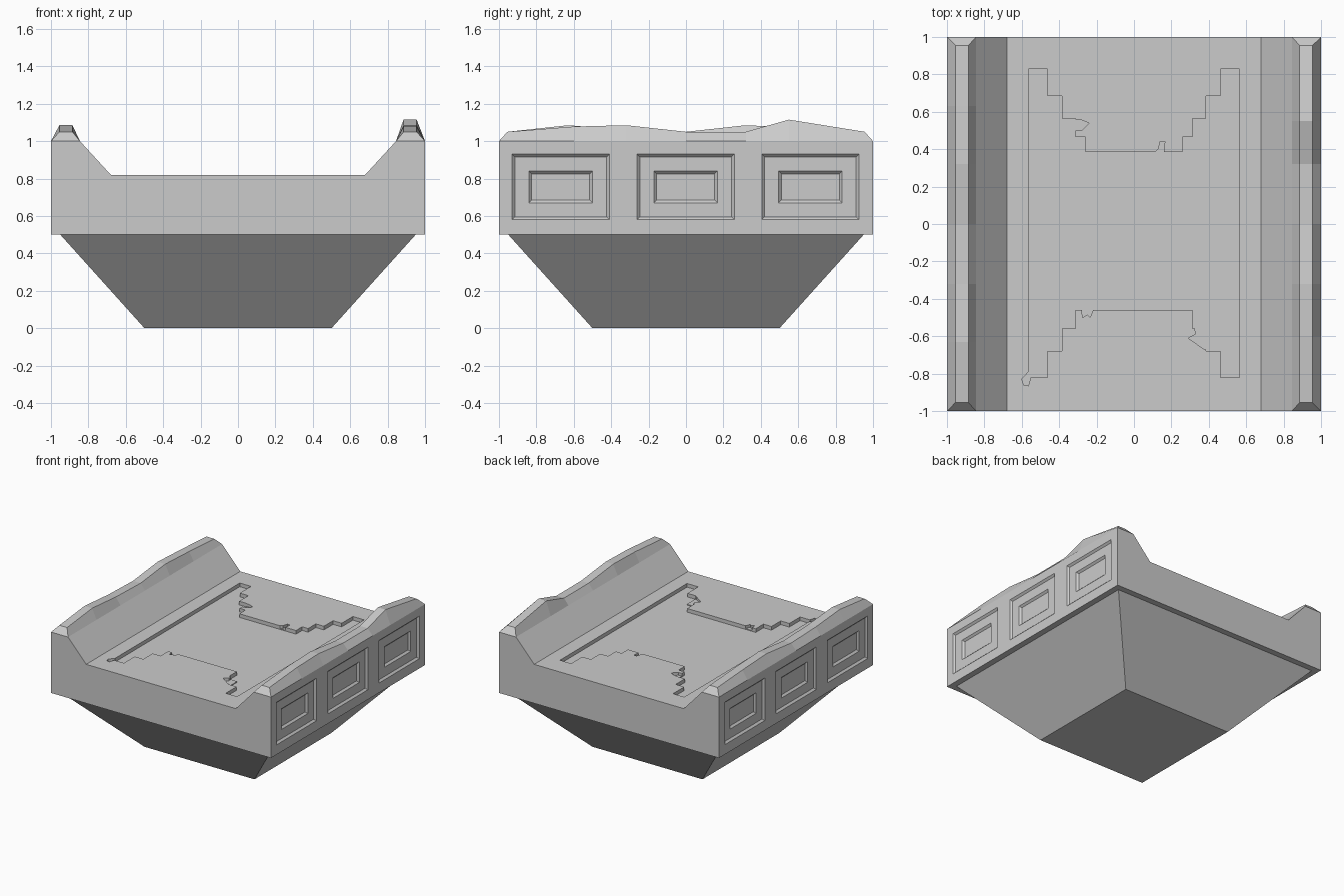
import bpy, bmesh

if "Cube" in bpy.data.objects:
    bpy.data.objects.remove(bpy.data.objects["Cube"])


def make_object(name, bm):
    bmesh.ops.recalc_face_normals(bm, faces=bm.faces[:])
    mesh = bpy.data.meshes.new(name)
    bm.to_mesh(mesh)
    bm.free()
    ob = bpy.data.objects.new(name, mesh)
    bpy.context.collection.objects.link(ob)
    return ob


def extrude_polygon(bm, points, vec):
    face = bm.faces.new([bm.verts.new(p) for p in points])
    new = bmesh.ops.extrude_face_region(bm, geom=[face], use_keep_orig=True)["geom"]
    bmesh.ops.translate(bm, vec=vec, verts=[g for g in new if isinstance(g, bmesh.types.BMVert)])


def prism(name, outline, z0, z1):
    bm = bmesh.new()
    extrude_polygon(bm, [(x, y, z0) for x, y in outline], (0, 0, z1 - z0))
    return make_object(name, bm)


# tapered underside
bm = bmesh.new()
rings = [[bm.verts.new((sx * r, sy * r, z)) for sx, sy in ((-1, -1), (1, -1), (1, 1), (-1, 1))]
         for r, z in ((0.5, 0), (0.95, 0.5))]
for ring in rings:
    bm.faces.new(ring)
for i in range(4):
    j = (i + 1) % 4
    bm.faces.new((rings[0][i], rings[0][j], rings[1][j], rings[1][i]))
make_object("underside", bm)

# trough-shaped slab
half = [(1, 0.5), (1, 1), (0.845, 1), (0.68, 0.82)]
profile = half + [(-x, z) for x, z in reversed(half)]
bm = bmesh.new()
extrude_polygon(bm, [(x, -1, z) for x, z in profile], (0, 2, 0))
bmesh.ops.recalc_face_normals(bm, faces=bm.faces[:])


def side_faces():
    return [f for f in bm.faces if abs(f.normal.x) > 0.99]


# framed panels on both outer sides
spans = [(-0.93, -0.41), (-0.262, 0.258), (0.405, 0.925)]
cuts = [((0, y, 0), (0, 1, 0)) for s in spans for y in s]
cuts += [((0, 0, z), (0, 0, 1)) for z in (0.58, 0.93)]
for co, no in cuts:
    fs = side_faces()
    geom = set(fs)
    for f in fs:
        geom.update(f.edges)
        geom.update(f.verts)
    bmesh.ops.bisect_plane(bm, geom=list(geom), plane_co=co, plane_no=no)
    bm.normal_update()
panels = []
for f in side_faces():
    c = f.calc_center_median()
    if 0.58 < c.z < 0.93 and any(a < c.y < b for a, b in spans):
        panels.append(f)
for width, depth in ((0.015, -0.015), (0.075, 0), (0.015, -0.015)):
    bmesh.ops.inset_individual(bm, faces=panels, thickness=width, depth=depth,
                               use_even_offset=True)
slab = make_object("slab", bm)

# stepped floor recess, with chips broken out of its rim
back = [(0.565, 0.83), (0.463, 0.83), (0.463, 0.685), (0.385, 0.685), (0.385, 0.565),
        (0.312, 0.565), (0.312, 0.465), (0.258, 0.465), (0.258, 0.385)]
front = [(0.565, -0.82), (0.463, -0.82), (0.463, -0.68), (0.385, -0.68), (0.385, -0.56),
         (0.312, -0.56), (0.312, -0.46)]


def mirrored(pts):
    return [(-x, y) for x, y in pts]


outline = back + mirrored(back)[::-1] + mirrored(front) + front[::-1]
chips = [
    [(-0.33, 0.56), (-0.29, 0.56), (-0.24, 0.54), (-0.28, 0.5), (-0.33, 0.5)],
    [(0.1, 0.375), (0.13, 0.4), (0.14, 0.44), (0.165, 0.44), (0.16, 0.375)],
    [(-0.28, -0.45), (-0.275, -0.5), (-0.25, -0.485), (-0.235, -0.5), (-0.215, -0.45)],
    [(0.395, -0.555), (0.325, -0.555), (0.33, -0.59), (0.29, -0.61), (0.375, -0.67), (0.395, -0.67)],
    [(-0.555, -0.78), (-0.6, -0.83), (-0.59, -0.86), (-0.565, -0.865), (-0.55, -0.815)],
]
cutters = [prism("recess_cutter", outline, 0.79, 0.9)]
cutters += [prism("chip_cutter", c, 0.797, 0.91) for c in chips]
bpy.context.view_layer.objects.active = slab
for cutter in cutters:
    mod = slab.modifiers.new("cut", "BOOLEAN")
    mod.operation = "DIFFERENCE"
    mod.solver = "EXACT"
    mod.object = cutter
    bpy.ops.object.modifier_apply(modifier=mod.name)
    bpy.data.objects.remove(cutter)


# weathered ridges along the tops of the side walls
def ridge(name, side, stations):
    bm = bmesh.new()
    rows = []
    for y, z in stations:
        foot = y if abs(y) < 0.95 else (1 if y > 0 else -1)
        rows.append([bm.verts.new((side * x, yy, zz)) for x, yy, zz in
                     ((0.845, foot, 1), (0.885, y, z), (0.955, y, z), (1, foot, 1))])
    for a, b in zip(rows, rows[1:]):
        for i in range(4):
            j = (i + 1) % 4
            bm.faces.new((a[i], a[j], b[j], b[i]))
    bm.faces.new(rows[0])
    bm.faces.new(rows[-1])
    make_object(name, bm)


ridge("left_ridge", -1, [(-0.955, 1.05), (-0.63, 1.085), (-0.32, 1.06), (0, 1.05),
                         (0.32, 1.085), (0.63, 1.07), (0.955, 1.05)])
ridge("right_ridge", 1, [(-0.955, 1.05), (-0.6, 1.078), (-0.32, 1.085), (0, 1.05),
                         (0.32, 1.05), (0.55, 1.115), (0.955, 1.05)])
